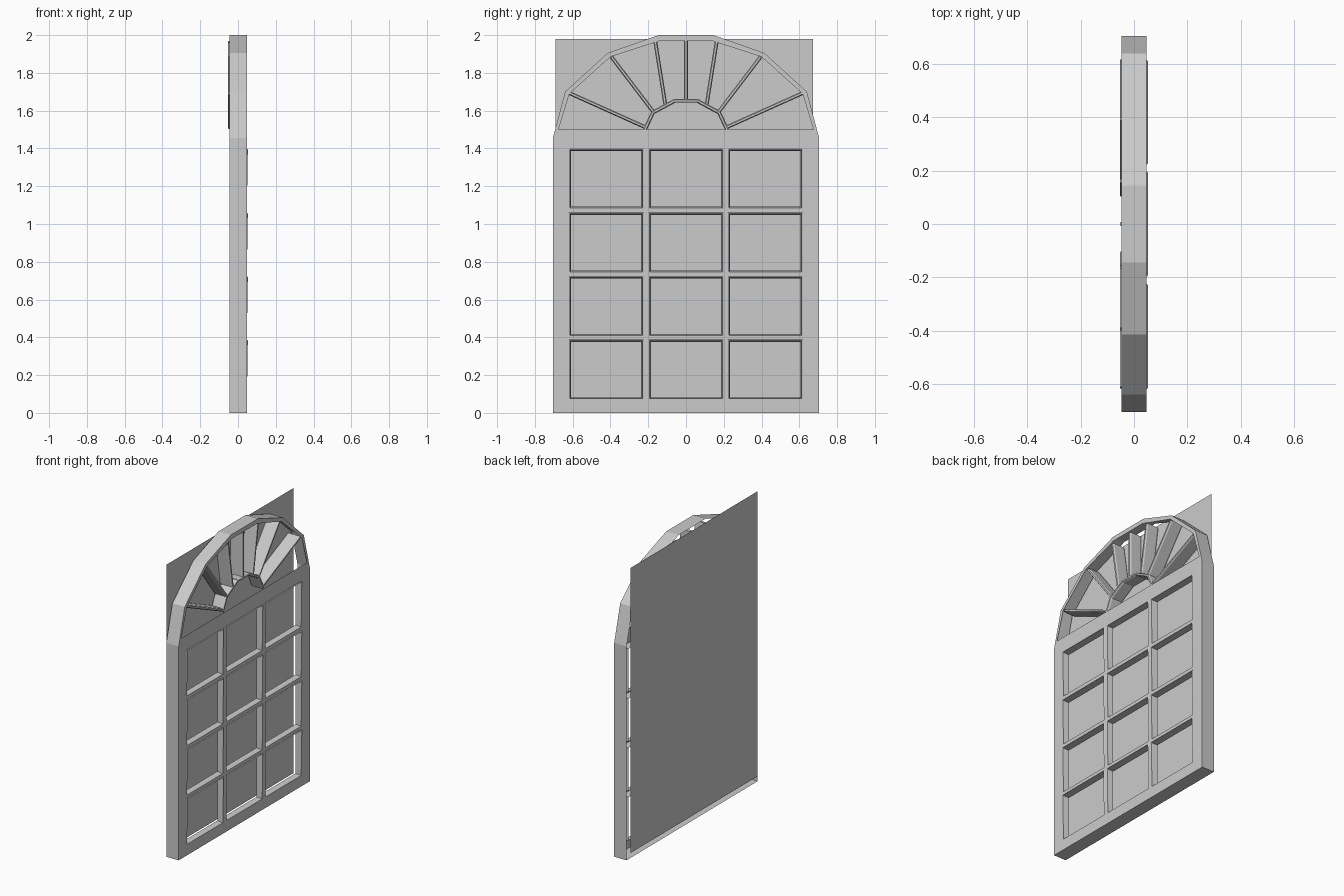
import bpy, bmesh
from mathutils import Vector

if "Cube" in bpy.data.objects:
    bpy.data.objects.remove(bpy.data.objects["Cube"])

FRONT, BACK = 0.047, -0.046


def finish(bm, name, recalc=True):
    if recalc:
        bmesh.ops.recalc_face_normals(bm, faces=bm.faces)
    me = bpy.data.meshes.new(name)
    bm.to_mesh(me)
    bm.free()
    ob = bpy.data.objects.new(name, me)
    bpy.context.collection.objects.link(ob)
    return ob


def mirrored(half):
    # left half of an arch (y, z), completed to the right
    return half + [(-y, z) for y, z in reversed(half)]


def loop(bm, pts, x):
    vs = [bm.verts.new((x, y, z)) for y, z in pts]
    es = [bm.edges.new((vs[i], vs[(i + 1) % len(vs)])) for i in range(len(vs))]
    return vs, es


def bridge(bm, a, b):
    n = len(a)
    for i in range(n):
        j = (i + 1) % n
        bm.faces.new((a[i], a[j], b[j], b[i]))


outline = mirrored([(-0.705, 0), (-0.705, 1.455), (-0.64, 1.70), (-0.415, 1.905), (-0.145, 2.0)])
arch_hole = mirrored([(-0.675, 1.5), (-0.617, 1.69), (-0.40, 1.885), (-0.137, 1.97)])
panes = [(y, z, y + 0.395, z + 0.318)
         for y in (-0.62, -0.1975, 0.222) for z in (0.07, 0.405, 0.742, 1.08)]


def rect(p, inset=0.0):
    y0, z0, y1, z1 = p
    y0, z0, y1, z1 = y0 + inset, z0 + inset, y1 - inset, z1 - inset
    return [(y0, z0), (y1, z0), (y1, z1), (y0, z1)]


# frame: pierced front face with an outer skirt, open at the back
bm = bmesh.new()
outer, edges = loop(bm, outline, FRONT)
for hole in [arch_hole] + [rect(p) for p in panes]:
    edges += loop(bm, hole, FRONT)[1]
bmesh.ops.triangle_fill(bm, edges=edges, use_beauty=True, normal=(1, 0, 0))
rear, _ = loop(bm, outline, BACK)
bridge(bm, outer, rear)
finish(bm, "window_frame")

# pane mouldings: small rim leaning out at the top, then a sloped reveal
bm = bmesh.new()
for p in panes:
    a, _ = loop(bm, rect(p), FRONT)
    b, _ = loop(bm, rect(p, 0.005), FRONT)
    for v in b[2:]:
        v.co.x = 0.052
    c, _ = loop(bm, rect(p, 0.012), 0.01)
    bridge(bm, a, b)
    bridge(bm, b, c)
finish(bm, "pane_mouldings")


def bar(bm, p, q, w, x0, x1):
    # deep slat between two (y, z) points with chamfered front and back edges
    d = Vector((0, q[0] - p[0], q[1] - p[1])).normalized()
    side = Vector((1, 0, 0)).cross(d)
    prof = [(x0, -w / 2), (x0 + .01, -w), (x1 - .01, -w), (x1, -w / 2),
            (x1, w / 2), (x1 - .01, w), (x0 + .01, w), (x0, w / 2)]
    ends = [[bm.verts.new(Vector((x, e[0], e[1])) + side * s) for x, s in prof] for e in (p, q)]
    bridge(bm, *ends)
    bm.faces.new(ends[0])
    bm.faces.new(ends[1])


# fan of slats in the arch
bm = bmesh.new()
half = [((-0.21, 1.51), (-0.615, 1.692)), ((-0.17, 1.59), (-0.395, 1.885)),
        ((-0.11, 1.635), (-0.162, 1.962))]
for p, q in half:
    bar(bm, p, q, 0.010, -0.053, 0.040)
    bar(bm, (-p[0], p[1]), (-q[0], q[1]), 0.010, -0.053, 0.040)
bar(bm, (0, 1.655), (0, 1.97), 0.010, -0.053, 0.040)
finish(bm, "fan_slats")

# hub arch at the centre of the fan
bm = bmesh.new()
hub = mirrored([(-0.217, 1.5), (-0.175, 1.59), (-0.06, 1.652)])
for p, q in zip(hub, hub[1:]):
    bar(bm, p, q, 0.010, -0.046, 0.042)
finish(bm, "fan_hub")

# backing pane behind the frame
bm = bmesh.new()
vs, _ = loop(bm, [(-0.69, 0.04), (0.672, 0.04), (0.672, 1.98), (-0.69, 1.98)], -0.054)
bm.faces.new(vs)
finish(bm, "glass_pane", False)
